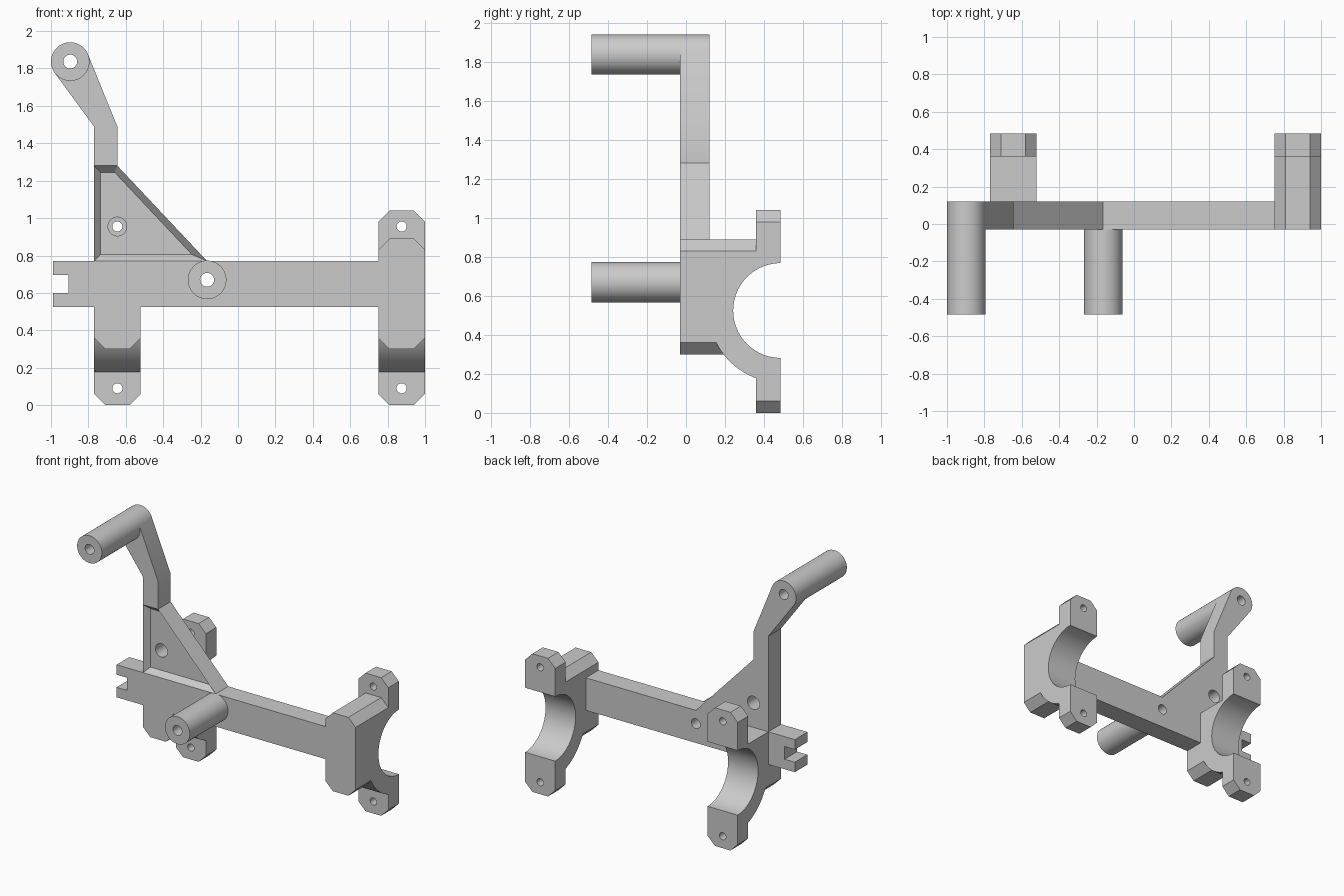
import bpy
import bmesh
from math import radians, sin, cos, pi
from mathutils import Matrix

if "Cube" in bpy.data.objects:
    bpy.data.objects.remove(bpy.data.objects["Cube"], do_unlink=True)

grey = bpy.data.materials.new("light_grey")
grey.use_nodes = True
GREY = (0.6, 0.6, 0.6, 1)
grey.diffuse_color = GREY
grey.node_tree.nodes["Principled BSDF"].inputs["Base Color"].default_value = GREY

FRONT, BACK, PEG_END = -0.03, 0.12, -0.485
BORE_Y, BORE_Z = 0.485, 0.525


def prism(name, points, a, b, axis="y", recess=None):
    """Extrude an outline from a to b: (x, z) along y, or (y, z) along x."""
    bm = bmesh.new()
    place = (lambda u, v, w: (u, w, v)) if axis == "y" else (lambda u, v, w: (w, u, v))
    face = bm.faces.new([bm.verts.new(place(u, v, a)) for u, v in points])
    grown = bmesh.ops.extrude_face_region(bm, geom=[face])["geom"]
    for v in grown:
        if isinstance(v, bmesh.types.BMVert):
            v.co["xyz".index(axis)] = b
    bmesh.ops.recalc_face_normals(bm, faces=bm.faces)
    if recess:
        front = min(bm.faces, key=lambda f: f.calc_center_median().y)
        bmesh.ops.inset_region(bm, faces=[front], thickness=recess[0],
                               depth=-recess[1], use_even_offset=True)
    mesh = bpy.data.meshes.new(name)
    bm.to_mesh(mesh)
    bm.free()
    mesh.materials.append(grey)
    obj = bpy.data.objects.new(name, mesh)
    bpy.context.collection.objects.link(obj)
    return obj


def rod(name, u, v, radius, a, b, axis="y", sides=64):
    ring = [(u + radius * cos(2 * pi * i / sides), v + radius * sin(2 * pi * i / sides))
            for i in range(sides)]
    return prism(name, ring, a, b, axis)


def combine(obj, other, operation):
    mod = obj.modifiers.new(operation.lower(), "BOOLEAN")
    mod.operation, mod.solver, mod.object = operation, "EXACT", other
    bpy.context.view_layer.objects.active = obj
    bpy.ops.object.modifier_apply(modifier=mod.name)
    bpy.data.objects.remove(other, do_unlink=True)


def chamfered(x0, x1, z0, z1, bottom, top):
    """Upright plate outline with clipped bottom and top corners."""
    c = 0.06
    low = [(x0, z0 + c), (x0 + c, z0), (x1 - c, z0), (x1, z0 + c)] if bottom else [(x0, z0), (x1, z0)]
    high = [(x1, z1 - c), (x1 - c, z1), (x0 + c, z1), (x0, z1 - c)] if top else [(x1, z1), (x0, z1)]
    return low + high


def clamp(name, x0, x1, top, top_chamfer):
    """Half-round pipe clamp with a front block and two bolt ears."""
    body = prism(name, chamfered(x0, x1, 0.3, top, True, top_chamfer), FRONT, 0.36)
    ears = prism("ears", chamfered(x0, x1, 0, 1.04, True, True), 0.36, BORE_Y)
    arc = [(BORE_Y - 0.369 * cos(pi / 2 * i / 32), BORE_Z - 0.369 * sin(pi / 2 * i / 32))
           for i in range(33)]
    collar = prism("collar", arc + [(BORE_Y, BORE_Z)], x0, x1, "x")
    combine(body, ears, "UNION")
    combine(body, collar, "UNION")
    combine(body, rod("bore", BORE_Y, BORE_Z, 0.243, x0 - 0.1, x1 + 0.1, "x", 96), "DIFFERENCE")
    for z in (0.09, 0.955):
        combine(body, rod("bolt_hole", (x0 + x1) / 2, z, 0.027, 0.3, 0.6, sides=32), "DIFFERENCE")
    return body


# Beam with a slotted end
frame = prism("bracket_frame", [(-0.99, 0.525), (0.8, 0.525), (0.8, 0.77), (-0.99, 0.77),
                                (-0.99, 0.695), (-0.905, 0.695), (-0.905, 0.6), (-0.99, 0.6)],
              FRONT, BACK)

# Clamps
combine(frame, clamp("left_clamp", 0.75, 1.0, 0.89, True), "UNION")
combine(frame, clamp("right_clamp", -0.77, -0.52, 0.77, False), "UNION")

# Gusset with a bevelled pocket and a through hole
gusset = prism("gusset", [(-0.77, 0.77), (-0.165, 0.77), (-0.645, 1.28), (-0.77, 1.28)],
               FRONT, BACK, recess=(0.035, 0.04))
combine(gusset, rod("gusset_hole", -0.645, 0.955, 0.05, -0.2, 0.2, sides=48), "DIFFERENCE")
combine(frame, gusset, "UNION")

# Bent arm with a round end
PEGS = {"upper_peg": (-0.897, 1.837), "lower_peg": (-0.165, 0.67)}
arm = prism("arm", [(-0.77, 1.28), (-0.645, 1.28), (-0.645, 1.49), (-0.801, 1.873),
                    (-0.897, 1.837), (-0.98, 1.776), (-0.77, 1.49)], FRONT, BACK)
combine(arm, rod("arm_end", *PEGS["upper_peg"], 0.103, FRONT, BACK), "UNION")
combine(frame, arm, "UNION")

# Hollow pegs, with their holes carried on through the frame
parts = [frame]
for name, (x, z) in PEGS.items():
    peg = rod(name, x, z, 0.103, PEG_END, FRONT)
    for target in (peg, frame):
        combine(target, rod("peg_hole", x, z, 0.037, -0.7, 0.3, sides=32), "DIFFERENCE")
    parts.append(peg)

# Smooth curved faces, keep edges sharp
for obj in parts:
    bpy.ops.object.select_all(action="DESELECT")
    obj.select_set(True)
    bpy.context.view_layer.objects.active = obj
    bpy.ops.object.shade_smooth_by_angle(angle=radians(30))
